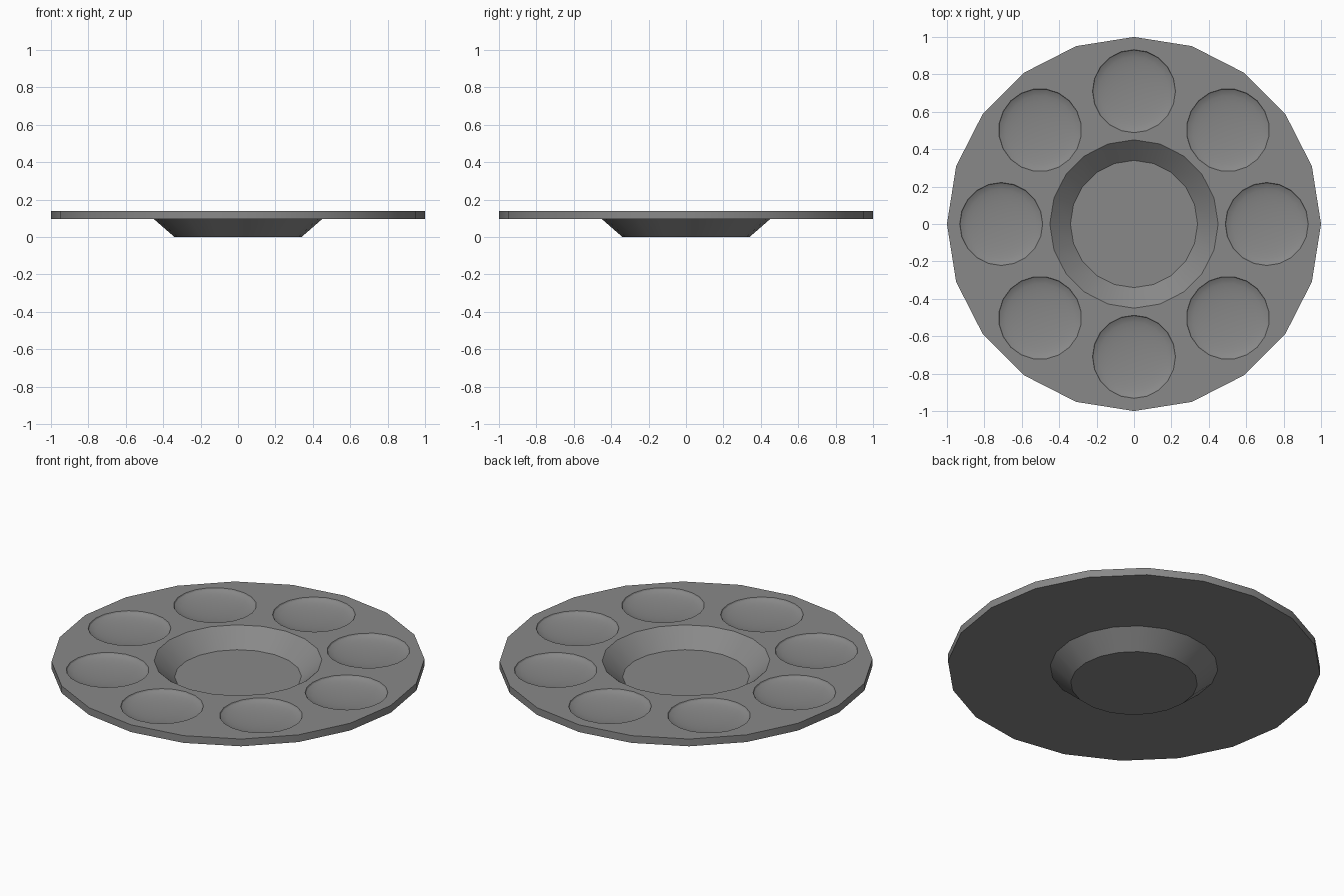
import bpy, bmesh
from math import sin, cos, pi, radians
from mathutils import Matrix, Vector

if "Cube" in bpy.data.objects:
    bpy.data.objects.remove(bpy.data.objects["Cube"])

SIDES = 20
TOP, UNDER = 0.139, 0.096
THICK = TOP - UNDER


def lathe(name, profile, placements=(Matrix.Identity(4),)):
    """Revolve an (r, z) profile that starts and ends on the axis, once per placement."""
    bm = bmesh.new()
    for m in placements:
        rings = []
        for r, z in profile:
            if r == 0:
                rings.append([bm.verts.new(m @ Vector((0, 0, z)))] * SIDES)
            else:
                angles = [2 * pi * i / SIDES for i in range(SIDES)]
                rings.append([bm.verts.new(m @ Vector((r * cos(t), r * sin(t), z)))
                              for t in angles])
        for a, b in zip(rings, rings[1:]):
            for i in range(SIDES):
                j = (i + 1) % SIDES
                bm.faces.new(dict.fromkeys((a[i], a[j], b[j], b[i])))
    bmesh.ops.recalc_face_normals(bm, faces=bm.faces)
    mesh = bpy.data.meshes.new(name)
    bm.to_mesh(mesh)
    bm.free()
    ob = bpy.data.objects.new(name, mesh)
    bpy.context.collection.objects.link(ob)
    return ob


# Tray: flat rim with a sunken centre well, even thickness
tray = lathe("tray", [(0, 0), (0.34, 0), (0.45, UNDER), (1, UNDER),
                      (1, TOP), (0.45, TOP), (0.34, THICK), (0, THICK)])
grey = bpy.data.materials.new("dark_grey")
grey.diffuse_color = (0.25, 0.25, 0.25, 1)
grey.use_nodes = True
grey.node_tree.nodes["Principled BSDF"].inputs["Base Color"].default_value = grey.diffuse_color
tray.data.materials.append(grey)

# Cutter: eight shallow round bowls arranged around the rim
DEPTH, RADIUS, STEPS = 0.035, 0.222, 8
bowl = [(0, -DEPTH)]
bowl += [(RADIUS * sin(k * pi / 2 / STEPS), -DEPTH * cos(k * pi / 2 / STEPS))
         for k in range(1, STEPS)]
bowl += [(RADIUS, 0), (RADIUS, 0.05), (0, 0.05)]
spots = [Matrix.Rotation(k * pi / 4, 4, 'Z') @ Matrix.Translation((0.71, 0, TOP))
         for k in range(8)]
cutter = lathe("bowl_cutter", bowl, spots)
cutter.data.materials.append(grey)
cutter.hide_render = True

# Carve the bowls
mod = tray.modifiers.new("bowls", 'BOOLEAN')
mod.operation = 'DIFFERENCE'
mod.solver = 'EXACT'
mod.object = cutter
bpy.context.view_layer.objects.active = tray
tray.select_set(True)
cutter.select_set(False)
bpy.ops.object.modifier_apply(modifier=mod.name)
bpy.data.objects.remove(cutter)

bpy.ops.object.shade_smooth_by_angle(angle=radians(30))
